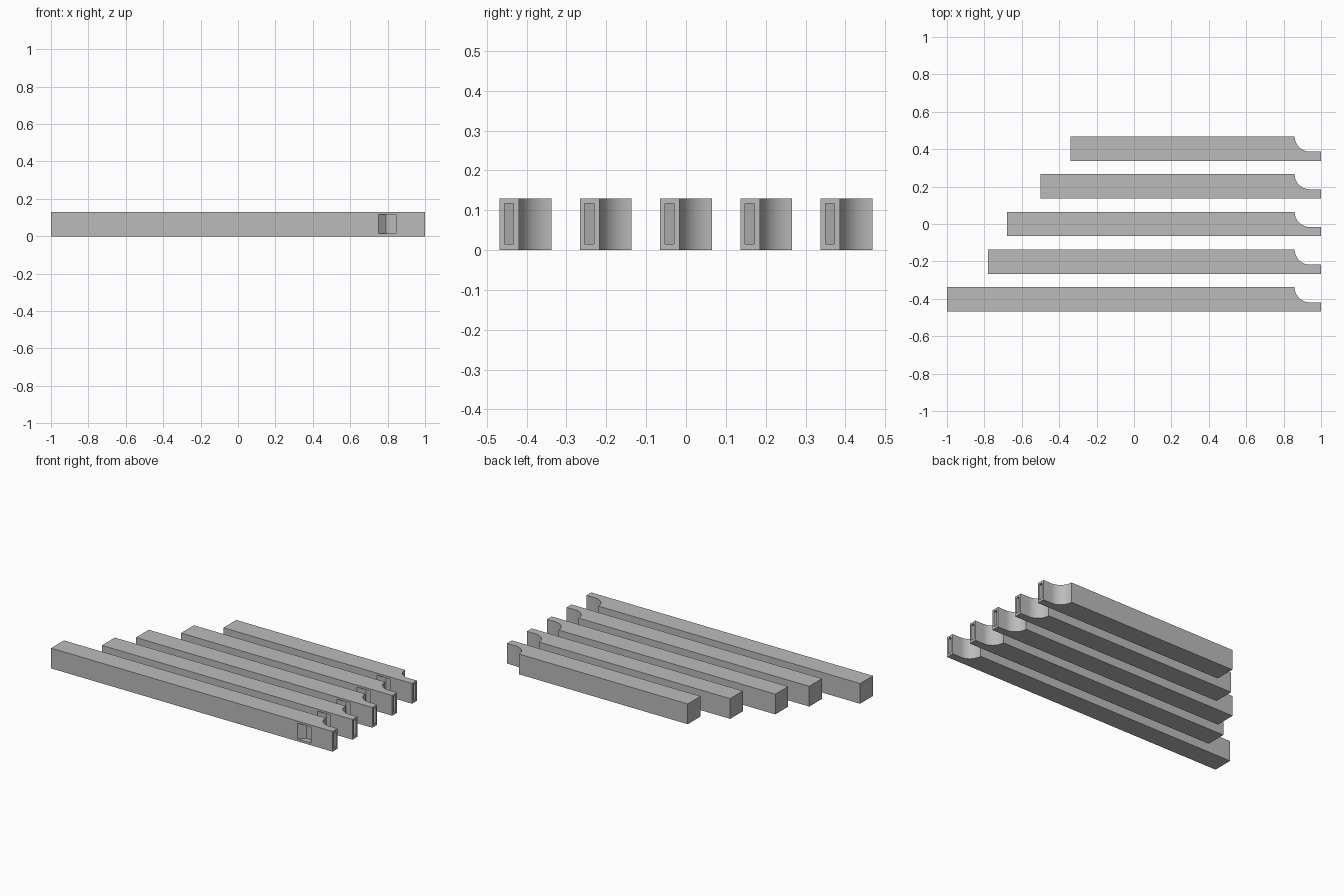
import bpy, bmesh, math

cube = bpy.data.objects.get("Cube")
if cube:
    bpy.data.objects.remove(cube)

grey = bpy.data.materials.new("plain_grey")
grey.use_nodes = True
grey.diffuse_color = (0.5, 0.5, 0.5, 1)
grey.node_tree.nodes["Principled BSDF"].inputs["Base Color"].default_value = (0.5, 0.5, 0.5, 1)

SIZE, TONGUE, PITCH = 0.13, 0.049, 0.2015
RADIUS = SIZE - TONGUE


def prism(name, outline, z0, z1, y):
    """Extrude an outline in the ground plane from z0 to z1."""
    bm = bmesh.new()
    face = bm.faces.new([bm.verts.new((px, py + y, z0)) for px, py in outline])
    top = bmesh.ops.extrude_face_region(bm, geom=[face])
    bmesh.ops.translate(bm, vec=(0, 0, z1 - z0),
                        verts=[v for v in top["geom"] if isinstance(v, bmesh.types.BMVert)])
    bmesh.ops.recalc_face_normals(bm, faces=bm.faces)
    mesh = bpy.data.meshes.new(name)
    bm.to_mesh(mesh)
    bm.free()
    obj = bpy.data.objects.new(name, mesh)
    bpy.context.collection.objects.link(obj)
    mesh.materials.append(grey)
    return obj


# Concave quarter round that leaves a thin tongue at the right end
cove = [(0.94 - RADIUS * math.sin(a), SIZE - RADIUS * math.cos(a))
        for a in (math.pi / 2 * i / 16 for i in range(17))]

# Channel from the tongue end to a ramped window in the front face
channel = [(1.02, 0.012), (0.845, 0.012), (0.845, -0.02), (0.75, -0.02),
           (0.75, 0), (0.79, 0.035), (1.02, 0.035)]

for i, left in enumerate((-1, -0.78, -0.68, -0.5, -0.34)):
    front = -0.468 + PITCH * i
    outline = [(left, 0), (1, 0), (1, TONGUE)] + cove + [(left, SIZE)]
    bar = prism(f"bar_{i + 1}", outline, 0, SIZE, front)
    cutter = prism(f"channel_cutter_{i + 1}", channel, 0.015, 0.117, front)
    cutter.hide_render = True
    cutter.hide_set(True)
    cut = bar.modifiers.new("channel", 'BOOLEAN')
    cut.operation, cut.solver, cut.object = 'DIFFERENCE', 'EXACT', cutter

    bpy.ops.object.select_all(action='DESELECT')
    bar.select_set(True)
    bpy.context.view_layer.objects.active = bar
    bpy.ops.object.modifier_apply(modifier=cut.name)
    bpy.data.objects.remove(cutter)
    bpy.ops.object.shade_smooth_by_angle(angle=math.radians(30))
